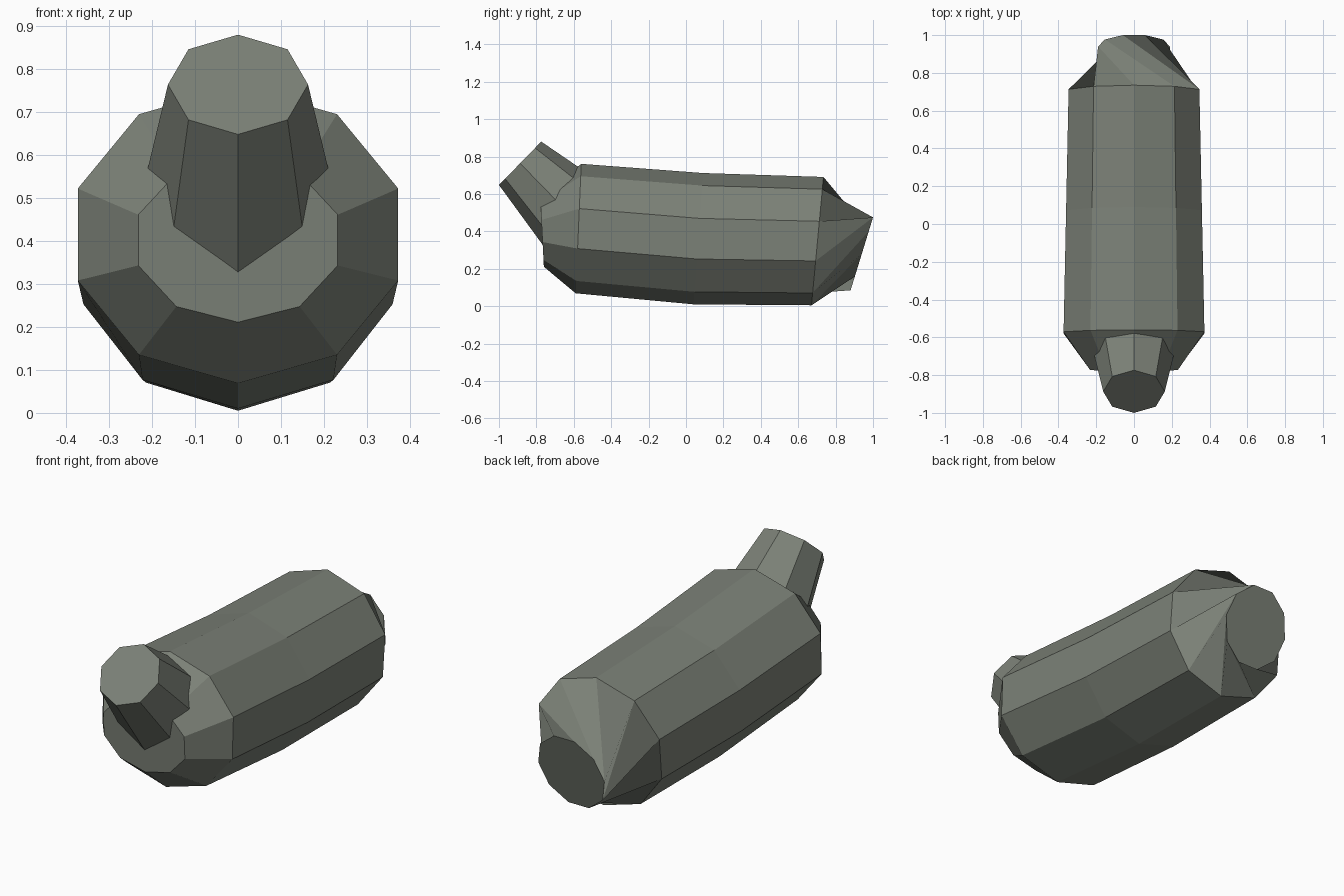
import bpy, math

if "Cube" in bpy.data.objects:
    bpy.data.objects.remove(bpy.data.objects["Cube"])

olive = bpy.data.materials.new("grey_green")
olive.diffuse_color = (0.20, 0.22, 0.185, 1)
olive.use_nodes = True
olive.node_tree.nodes["Principled BSDF"].inputs["Base Color"].default_value = olive.diffuse_color


def ring(n, y, z, rx, dy, dz, start=90):
    """Tilted elliptical ring; (dy, dz) is the offset from centre to top."""
    pts = []
    for i in range(n):
        a = math.radians(start + 360 * i / n)
        c, s = math.cos(a), math.sin(a)
        pts.append((rx * c, y + dy * s, z + dz * s))
    return pts


def loft(name, rings):
    """Join the rings with quads and close both ends."""
    n = len(rings[0])
    verts = [p for r in rings for p in r]
    faces = [tuple(range(n)), tuple(reversed(range(len(verts) - n, len(verts))))]
    for k in range(len(rings) - 1):
        a, b = k * n, (k + 1) * n
        for i in range(n):
            j = (i + 1) % n
            faces.append((a + j, a + i, b + i, b + j))
    me = bpy.data.meshes.new(name)
    me.from_pydata(verts, [], [tuple(reversed(f)) for f in faces])
    me.materials.append(olive)
    ob = bpy.data.objects.new(name, me)
    bpy.context.collection.objects.link(ob)
    # consistent outward normals
    import bmesh
    bm = bmesh.new()
    bm.from_mesh(me)
    bmesh.ops.recalc_face_normals(bm, faces=bm.faces)
    bm.to_mesh(me)
    bm.free()
    return ob


# ten-sided body with a quarter-turn twisted rear neck
loft("body", [
    ring(10, -0.77, 0.402, 0.244, -0.01, 0.191),
    ring(10, -0.575, 0.415, 0.392, 0.015, 0.346),
    ring(10, 0.065, 0.361, 0.378, 0.025, 0.351),
    ring(10, 0.703, 0.348, 0.364, 0.032, 0.343),
    ring(10, 0.94, 0.28, 0.19, 0.063, 0.205, start=180),
])

# eight-sided spout rising from the front
loft("spout", [
    ring(8, -0.887, 0.764, 0.163, 0.113, 0.116),
    ring(8, -0.587, 0.456, 0.237, 0.112, 0.22),
])
